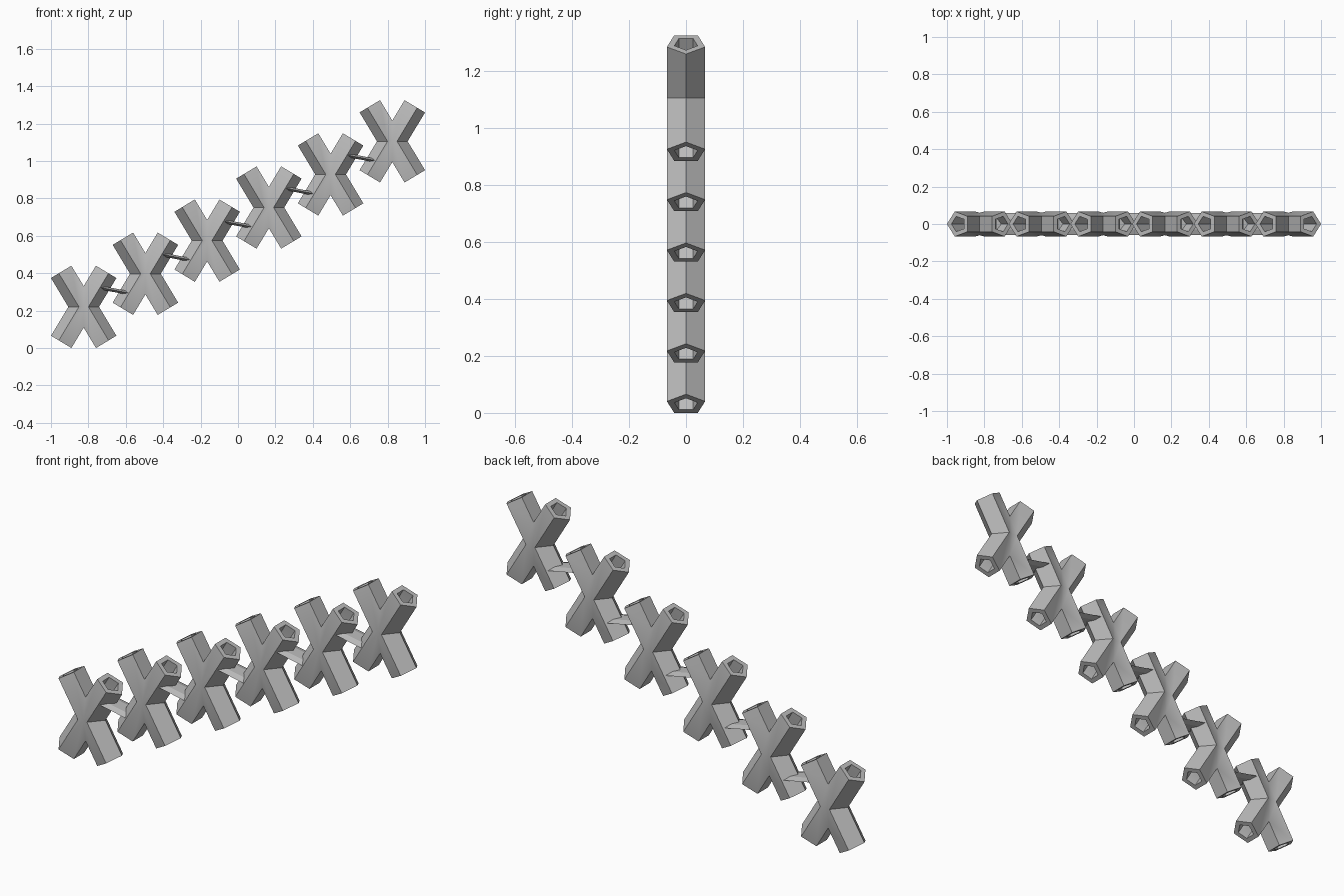
import bpy, bmesh, math
from mathutils import Vector, Matrix

cube = bpy.data.objects.get("Cube")
if cube:
    bpy.data.objects.remove(cube, do_unlink=True)

COUNT = 6
START = Vector((-0.825, 0, 0.22))
STEP = Vector((0.33, 0, 0.177))
TILT = math.radians(31)
RADIUS, HOLE, LENGTH = 0.0705, 0.043, 0.2225

grey = bpy.data.materials.new("stone grey")
grey.use_nodes = True
colour = (0.5, 0.5, 0.5, 1)
grey.diffuse_color = colour
grey.node_tree.nodes["Principled BSDF"].inputs["Base Color"].default_value = colour


def add_object(name, bm, location):
    bmesh.ops.recalc_face_normals(bm, faces=bm.faces)
    mesh = bpy.data.meshes.new(name)
    bm.to_mesh(mesh)
    bm.free()
    mesh.materials.append(grey)
    obj = bpy.data.objects.new(name, mesh)
    obj.location = location
    bpy.context.collection.objects.link(obj)
    return obj


def smooth(obj):
    bpy.ops.object.select_all(action='DESELECT')
    obj.select_set(True)
    bpy.context.view_layer.objects.active = obj
    bpy.ops.object.shade_smooth_by_angle(angle=math.radians(35))


def ring(bm, radius, along):
    # Pentagon with one corner pointing sideways, tilted with the arm
    turn = Matrix.Rotation(TILT, 3, 'Y')
    return [bm.verts.new(turn @ Vector((radius * math.cos(a), radius * math.sin(a), along)))
            for a in (math.tau * k / 5 for k in range(5))]


def build_cross(name, location):
    # One hollow arm, trimmed to its quadrant
    bm = bmesh.new()
    rings = [ring(bm, RADIUS, -0.2), ring(bm, RADIUS, LENGTH),
             ring(bm, HOLE, LENGTH), ring(bm, HOLE, -0.2)]
    for a, b in zip(rings, rings[1:]):
        for k in range(5):
            n = (k + 1) % 5
            bm.faces.new((a[k], a[n], b[n], b[k]))
    for normal in ((1, 0, 0), (0, 0, 1)):
        bmesh.ops.bisect_plane(bm, geom=bm.verts[:] + bm.edges[:] + bm.faces[:],
                               plane_co=(0, 0, 0), plane_no=normal, clear_inner=True)
    # Mirror the arm into the other three quadrants
    for axis in range(2):
        copy = bmesh.ops.duplicate(bm, geom=bm.verts[:] + bm.edges[:] + bm.faces[:])
        scale = (-1, 1, 1) if axis == 0 else (1, 1, -1)
        verts = [g for g in copy["geom"] if isinstance(g, bmesh.types.BMVert)]
        bmesh.ops.scale(bm, vec=scale, verts=verts)
        bmesh.ops.reverse_faces(bm, faces=[g for g in copy["geom"]
                                           if isinstance(g, bmesh.types.BMFace)])
    bmesh.ops.remove_doubles(bm, verts=bm.verts[:], dist=0.0002)
    smooth(add_object(name, bm, location))


def build_link(name, location):
    # Thin flattened bar joining two neighbouring crosses
    bm = bmesh.new()
    bmesh.ops.create_cone(bm, cap_ends=True, segments=6, radius1=1, radius2=1, depth=0.16)
    bmesh.ops.rotate(bm, verts=bm.verts, matrix=Matrix.Rotation(math.pi / 2, 3, 'Y'))
    width = max(v.co.y for v in bm.verts)
    height = max(v.co.z for v in bm.verts)
    bmesh.ops.scale(bm, verts=bm.verts, vec=(1, 0.06 / width, 0.01 / height))
    bmesh.ops.rotate(bm, verts=bm.verts, matrix=Matrix.Rotation(math.radians(11), 3, 'Y'))
    add_object(name, bm, location)


for i in range(COUNT):
    centre = START + STEP * i
    build_cross(f"cross_{i + 1}", centre)
    if i < COUNT - 1:
        build_link(f"link_{i + 1}", centre + STEP / 2)
